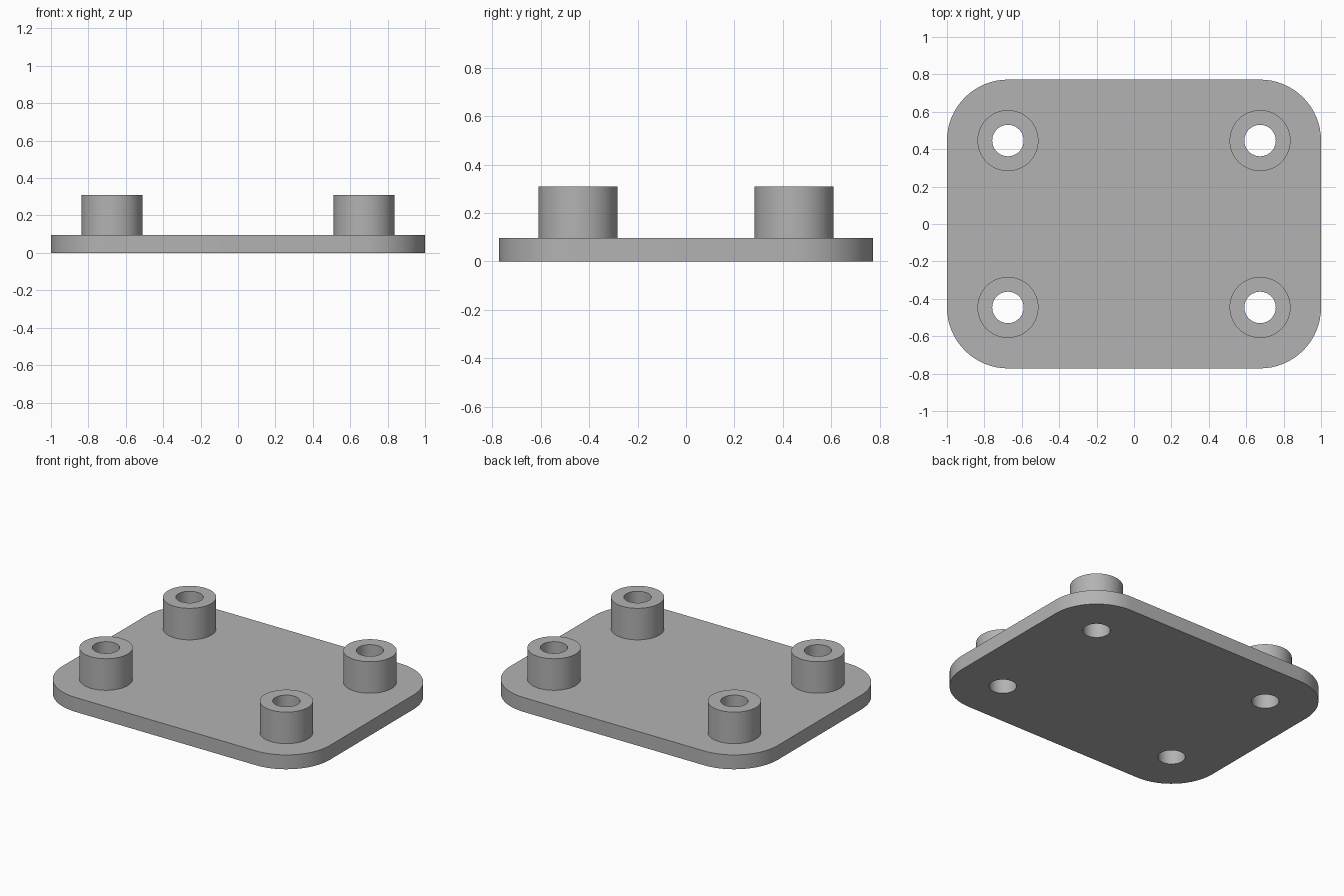
import bpy
import bmesh
from math import cos, sin, pi, radians

HALF_X, HALF_Y = 1.0, 0.772
CORNER_R = 0.326
PLATE_T, TOTAL_H = 0.097, 0.31
BOSS_R, HOLE_R = 0.163, 0.084
POST_X, POST_Y = HALF_X - CORNER_R, HALF_Y - CORNER_R
SEGMENTS = 64

cube = bpy.data.objects.get("Cube")
if cube:
    bpy.data.objects.remove(cube, do_unlink=True)

grey = bpy.data.materials.new("plain grey")
grey.use_nodes = True
colour = (0.45, 0.45, 0.45, 1.0)
grey.diffuse_color = colour
grey.node_tree.nodes["Principled BSDF"].inputs["Base Color"].default_value = colour


def arc(cx, cy, r, start, sweep, steps):
    return [(cx + r * cos(start + sweep * i / steps),
             cy + r * sin(start + sweep * i / steps)) for i in range(steps + 1)]


def circle(cx, cy, r):
    return arc(cx, cy, r, 0, 2 * pi, SEGMENTS)[:-1]


def extrude_outline(name, outlines, z0, z1):
    """Fill the first outline, leave the others as holes, and extrude it."""
    curve = bpy.data.curves.new(name + " outline", "CURVE")
    curve.dimensions = "2D"
    curve.fill_mode = "BOTH"
    curve.extrude = (z1 - z0) / 2
    for points in outlines:
        spline = curve.splines.new("POLY")
        spline.points.add(len(points) - 1)
        for p, (x, y) in zip(spline.points, points):
            p.co = (x, y, 0, 1)
        spline.use_cyclic_u = True
    source = bpy.data.objects.new(name + " outline", curve)
    bpy.context.collection.objects.link(source)
    bpy.context.view_layer.update()
    graph = bpy.context.evaluated_depsgraph_get()
    mesh = bpy.data.meshes.new_from_object(source.evaluated_get(graph))
    bpy.data.objects.remove(source, do_unlink=True)
    bpy.data.curves.remove(curve)

    # Weld the caps to the walls
    bm = bmesh.new()
    bm.from_mesh(mesh)
    bmesh.ops.remove_doubles(bm, verts=bm.verts, dist=0.0005)
    bmesh.ops.translate(bm, verts=bm.verts, vec=(0, 0, (z0 + z1) / 2))
    bmesh.ops.recalc_face_normals(bm, faces=bm.faces)
    bm.to_mesh(mesh)
    bm.free()

    mesh.name = name
    mesh.materials.clear()
    mesh.materials.append(grey)
    obj = bpy.data.objects.new(name, mesh)
    bpy.context.collection.objects.link(obj)
    bpy.ops.object.select_all(action="DESELECT")
    obj.select_set(True)
    bpy.context.view_layer.objects.active = obj
    bpy.ops.object.shade_smooth_by_angle(angle=radians(30))
    return obj


posts = {
    "front_left": (POST_X, -POST_Y),
    "front_right": (-POST_X, -POST_Y),
    "back_left": (POST_X, POST_Y),
    "back_right": (-POST_X, POST_Y),
}

# Rounded base plate with four through holes
outline = []
for i, (sx, sy) in enumerate([(1, 1), (-1, 1), (-1, -1), (1, -1)]):
    outline += arc(sx * POST_X, sy * POST_Y, CORNER_R, i * pi / 2, pi / 2, SEGMENTS // 4)
holes = [circle(x, y, HOLE_R) for x, y in posts.values()]
extrude_outline("base_plate", [outline] + holes, 0, PLATE_T)

# Hollow standoffs over the holes
for side, (x, y) in posts.items():
    extrude_outline(side + "_standoff", [circle(x, y, BOSS_R), circle(x, y, HOLE_R)],
                    PLATE_T, TOTAL_H)
